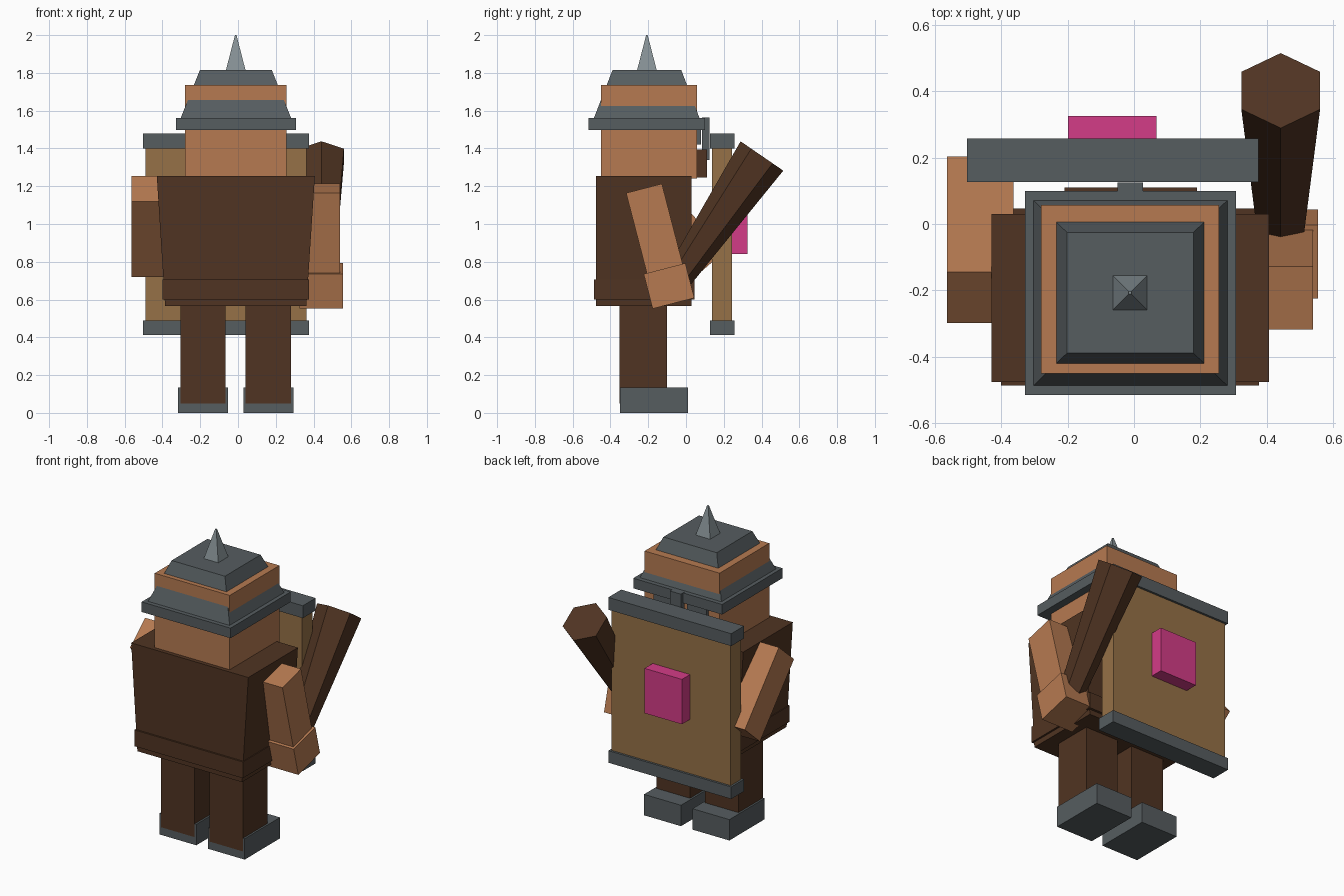
import bpy, bmesh, math
from mathutils import Matrix, Vector

if "Cube" in bpy.data.objects:
    bpy.data.objects.remove(bpy.data.objects["Cube"])


def mat(name, r, g, b):
    def lin(c):
        c /= 255
        return c / 12.92 if c <= 0.04045 else ((c + 0.055) / 1.055) ** 2.4
    m = bpy.data.materials.new(name)
    m.diffuse_color = (lin(r), lin(g), lin(b), 1)
    m.use_nodes = True
    m.node_tree.nodes["Principled BSDF"].inputs["Base Color"].default_value = m.diffuse_color
    return m


SKIN = mat("skin", 182, 122, 81)
BROWN = mat("dark leather", 80, 52, 34)
WOOD = mat("shield wood", 150, 113, 71)
IRON = mat("dark iron", 86, 93, 96)
STEEL = mat("light steel", 134, 145, 149)
PINK = mat("pink", 212, 60, 135)

CX, CY = -0.012, -0.207   # body axis


def loft(name, material, bottom, top, matrix=Matrix()):
    """Solid between two matching outlines of 3D points."""
    bm = bmesh.new()
    lo = [bm.verts.new(p) for p in bottom]
    hi = [bm.verts.new(p) for p in top]
    bm.faces.new(lo[::-1])
    bm.faces.new(hi)
    n = len(lo)
    for i in range(n):
        j = (i + 1) % n
        bm.faces.new((lo[i], lo[j], hi[j], hi[i]))
    bmesh.ops.recalc_face_normals(bm, faces=bm.faces[:])
    me = bpy.data.meshes.new(name)
    bm.to_mesh(me)
    bm.free()
    me.materials.append(material)
    ob = bpy.data.objects.new(name, me)
    ob.matrix_world = matrix
    bpy.context.collection.objects.link(ob)
    return ob


def rect(x, y, z):
    return [(x[0], y[0], z), (x[1], y[0], z), (x[1], y[1], z), (x[0], y[1], z)]


def box(name, material, x, y, z, top_x=None, top_y=None):
    """Box from ranges; the top may have its own ranges to taper it."""
    return loft(name, material, rect(x, y, z[0]), rect(top_x or x, top_y or y, z[1]))


def tilted_box(name, material, centre, size, angle):
    h = [s / 2 for s in size]
    m = Matrix.Translation(centre) @ Matrix.Rotation(math.radians(angle), 4, 'X')
    xr, yr = (-h[0], h[0]), (-h[1], h[1])
    return loft(name, material, rect(xr, yr, -h[2]), rect(xr, yr, h[2]), m)


# legs, boots and eye plates, mirrored about the body axis
for side, s in (("left", -1), ("right", 1)):
    c = CX + s * 0.173
    box(side + "_boot", IRON, (c - 0.132, c + 0.132), (-0.35, 0.01), (0, 0.135))
    box(side + "_leg", BROWN, (c - 0.12, c + 0.12), (-0.351, -0.10), (0.05, 0.60))
    e = CX + s * 0.12
    box(side + "_eye", IRON, (e - 0.07, e + 0.07), (0.04, 0.08), (1.42, 1.50))

# torso and belt
box("torso", BROWN, (-0.386, 0.362), (-0.476, 0.03), (0.567, 1.255), top_x=(-0.43, 0.407))
box("belt", BROWN, (-0.40, 0.376), (-0.487, 0.046), (0.60, 0.705))

# head, beard and helmet
box("head", SKIN, (-0.28, 0.256), (-0.45, 0.057), (1.24, 1.735))
box("beard", BROWN, (-0.21, 0.19), (0.04, 0.11), (1.245, 1.395))
box("helmet_brim", IRON, (-0.328, 0.307), (-0.515, 0.10), (1.497, 1.562))
box("helmet_crown", IRON, (-0.303, 0.281), (-0.487, 0.071), (1.562, 1.815),
    top_x=(-0.202, 0.179), top_y=(-0.389, -0.025))
box("nose_guard", IRON, (-0.05, 0.027), (0.085, 0.125), (1.34, 1.564))
box("helmet_spike", STEEL, (CX - 0.053, CX + 0.053), (CY - 0.053, CY + 0.053), (1.81, 2.0),
    top_x=(CX - 0.004, CX + 0.004), top_y=(CY - 0.004, CY + 0.004))

# arms
tilted_box("left_arm", SKIN, (-0.463, -0.0475, 0.9875), (0.20, 0.205, 0.53), 41)
tilted_box("right_arm", SKIN, (0.44, -0.156, 0.932), (0.20, 0.196, 0.53), 14.5)
tilted_box("right_hand", SKIN, (0.44, -0.09, 0.672), (0.23, 0.228, 0.19), 14.5)

# six-sided club, thin end held in the hand
def hexagon(r, z):
    return [(r * math.cos(a), r * math.sin(a), z)
            for a in (math.radians(90 + 60 * k) for k in range(6))]


club_matrix = (Matrix.Translation(Vector((0.442, 0.402, 1.36)))
               @ Matrix.Rotation(math.radians(-34.5), 4, 'X'))
loft("club", BROWN, hexagon(0.07, -0.84), hexagon(0.137, 0), club_matrix)

# shield with rails and boss
box("shield_board", WOOD, (-0.49, 0.362), (0.138, 0.243), (0.45, 1.44))
for name, z in (("shield_top_rail", (1.40, 1.48)), ("shield_bottom_rail", (0.412, 0.49))):
    box(name, IRON, (-0.503, 0.375), (0.126, 0.257), z)
box("shield_boss", PINK, (-0.199, 0.068), (0.23, 0.326), (0.84, 1.13))
